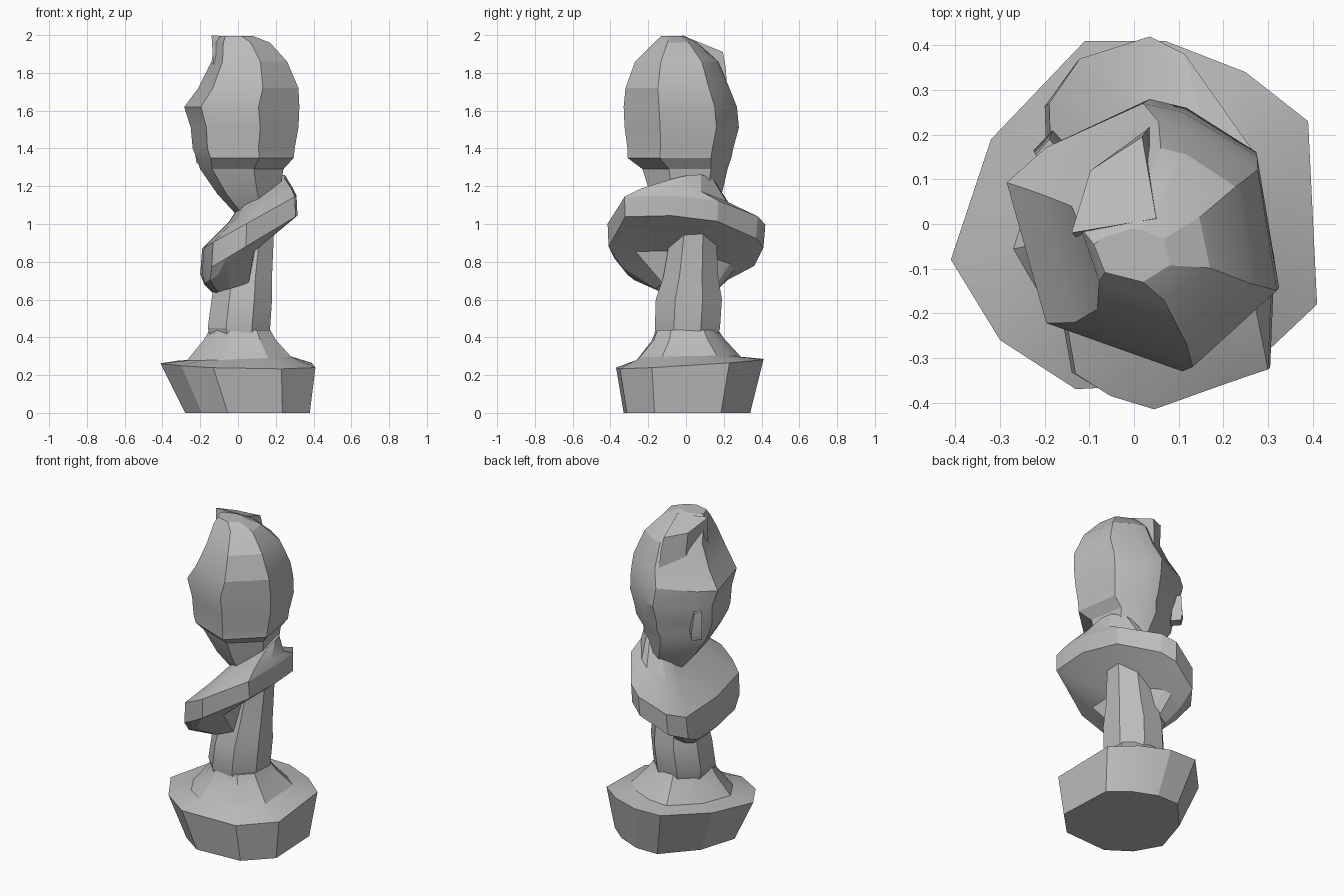
import bpy, bmesh, math

cube = bpy.data.objects.get("Cube")
if cube:
    bpy.data.objects.remove(cube, do_unlink=True)

GREY = (0.5, 0.5, 0.5, 1)
clay = bpy.data.materials.new("grey_clay")
clay.use_nodes = True
clay.diffuse_color = GREY
shader = next(n for n in clay.node_tree.nodes if n.type == "BSDF_PRINCIPLED")
shader.inputs["Base Color"].default_value = GREY
shader.inputs["Roughness"].default_value = 0.8


def normalise(outline):
    """Fit an outline into the unit square."""
    xs, ys = zip(*outline)
    w, d = max(xs) - min(xs), max(ys) - min(ys)
    return [((x - min(xs)) / w, (y - min(ys)) / d) for x, y in outline]


def loft(name, outline, rings):
    """Skin rings of (x0, x1, y0, y1, z, slope_x, slope_y) sharing one outline."""
    unit = normalise(outline)
    bm = bmesh.new()
    loops = []
    for x0, x1, y0, y1, z, sx, sy in rings:
        cx, cy = (x0 + x1) / 2, (y0 + y1) / 2
        loop = []
        for u, v in unit:
            x, y = x0 + u * (x1 - x0), y0 + v * (y1 - y0)
            loop.append(bm.verts.new((x, y, z + sx * (x - cx) + sy * (y - cy))))
        loops.append(loop)
    n = len(unit)
    for a, b in zip(loops, loops[1:]):
        for i in range(n):
            j = (i + 1) % n
            bm.faces.new((a[i], a[j], b[j], b[i]))
    bm.faces.new(loops[0][::-1])
    bm.faces.new(loops[-1])
    bmesh.ops.recalc_face_normals(bm, faces=bm.faces)
    mesh = bpy.data.meshes.new(name)
    bm.to_mesh(mesh)
    bm.free()
    obj = bpy.data.objects.new(name, mesh)
    bpy.context.collection.objects.link(obj)
    mesh.materials.append(clay)
    bpy.ops.object.select_all(action="DESELECT")
    obj.select_set(True)
    bpy.context.view_layer.objects.active = obj
    bpy.ops.object.shade_smooth_by_angle(angle=math.radians(20))
    return obj


def ngon(n, turn=0):
    return [(math.cos(math.tau * (i + turn) / n), math.sin(math.tau * (i + turn) / n))
            for i in range(n)]


# Chunky irregular plinth with a sloping shoulder
plinth_outline = [(-.41, -.08), (-.32, .19), (-.11, .41), (.07, .41), (.25, .34), (.39, .23),
                  (.41, -.18), (.23, -.35), (-.13, -.37), (-.3, -.26)]
loft("plinth", plinth_outline, [
    (-.28, .38, -.33, .34, .0, 0, 0),
    (-.41, .41, -.37, .41, .26, -.02, .06),
    (-.27, .28, -.26, .29, .29, .04, .02),
    (-.18, .2, -.18, .2, .39, 0, .03),
    (-.15, .17, -.16, .17, .44, 0, 0),
])

# Faceted column rising from the plinth
loft("column", ngon(8, .5), [
    (-.14, .16, -.15, .16, .38, 0, 0),
    (-.16, .17, -.165, .18, .45, 0, 0),
    (-.14, .18, -.16, .19, .6, 0, 0),
    (-.12, .18, -.12, .17, .72, 0, 0),
    (-.06, .19, -.08, .16, .95, 0, 0),
])

# Tilted torso whose shoulders sweep down to one side
torso_outline = [(-.19, .27), (-.12, .37), (.04, .42), (.12, .38), (.27, .17), (.32, -.08),
                 (.31, -.33), (.22, -.36), (.05, -.42), (-.05, -.39), (-.13, -.34), (-.18, -.05)]
loft("torso", torso_outline, [
    (-.13, .06, -.16, .17, .66, .3, 0),
    (-.18, .09, -.33, .26, .77, .65, 0),
    (-.2, .315, -.41, .41, .89, .6, 0),
    (-.19, .31, -.415, .42, 1.01, .56, 0),
    (-.05, .29, -.3, .24, 1.1, .53, 0),
    (.06, .25, -.09, .15, 1.21, .55, .2),
])

# Head: neck, jaw, overhanging hair edge, pointed brow and rounded crown
head_outline = [(.33, -.13), (.28, .17), (.11, .27), (.02, .29), (-.2, .19),
                (-.29, .11), (-.2, -.21), (.11, -.32)]
loft("head", head_outline, [
    (.0, .22, -.12, .13, 1.04, 0, 0),
    (-.11, .22, -.19, .19, 1.16, 0, 0),
    (-.2, .24, -.23, .22, 1.29, 0, 0),
    (-.22, .295, -.31, .24, 1.35, 0, 0),
    (-.24, .3, -.31, .25, 1.4, 0, 0),
    (-.25, .32, -.325, .28, 1.51, 0, 0),
    (-.285, .325, -.33, .27, 1.62, 0, 0),
    (-.21, .32, -.32, .23, 1.72, 0, 0),
    (-.14, .26, -.27, .17, 1.86, 0, 0),
    (-.12, .17, -.17, .06, 1.96, 0, 0),
    (-.09, .08, -.13, -.01, 1.995, 0, 0),
])

# Angular tuft sloping off the back of the crown
tuft_outline = [(-.14, 0), (.04, .03), (.01, .2), (-.1, .13)]
loft("hair_tuft", tuft_outline, [
    (-.13, .07, -.04, .22, 1.69, 0, 0),
    (-.13, .06, -.03, .21, 1.83, 0, 0),
    (-.14, .05, -.02, .195, 1.955, 0, -.41),
])

# Small wedge nose below the brow
loft("nose", ngon(4), [
    (-.22, -.14, .11, .2, 1.32, 0, 0),
    (-.225, -.14, .12, .21, 1.36, 0, 0),
    (-.22, -.16, .12, .19, 1.49, 0, 0),
])
